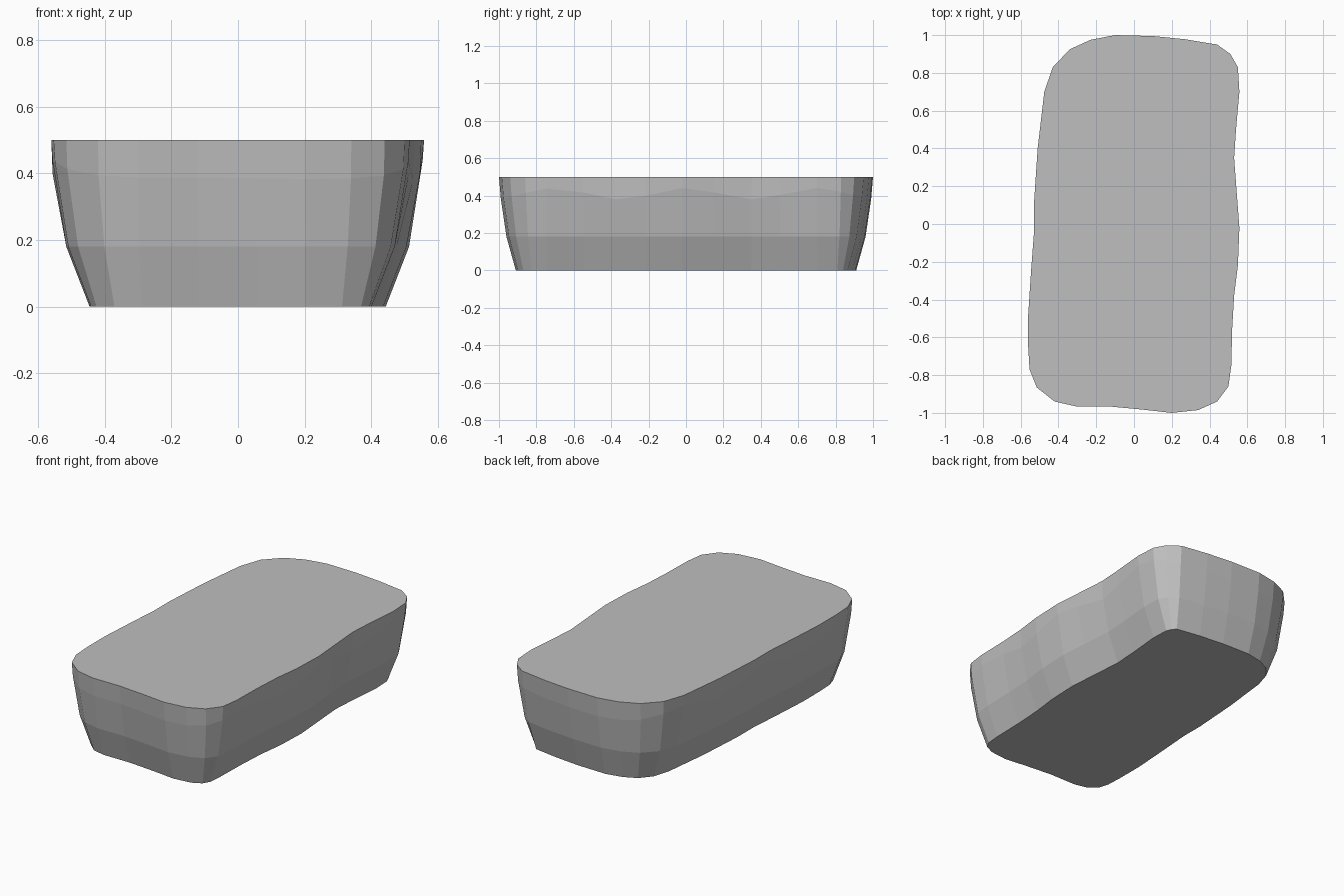
import bpy
import bmesh
from math import cos, pi
from mathutils import Vector

default_cube = bpy.data.objects.get("Cube")
if default_cube:
    bpy.data.objects.remove(default_cube, do_unlink=True)

# Rim outline, counter-clockwise from the back edge
RIM = [Vector(p) for p in (
    (-.1, 1), (-.23, .975), (-.34, .925), (-.43, .83), (-.475, .7),
    (-.51, .4), (-.53, .1), (-.53, -.05), (-.545, -.25), (-.56, -.48),
    (-.56, -.65), (-.553, -.77), (-.515, -.865), (-.42, -.94), (-.3, -.967),
    (-.12, -.967), (.05, -.983), (.2, -1), (.34, -.985), (.44, -.94),
    (.5, -.86), (.515, -.75), (.52, -.55), (.53, -.38), (.55, -.22),
    (.558, -.02), (.545, .15), (.53, .35), (.54, .5), (.558, .7),
    (.55, .83), (.51, .9), (.44, .95), (.27, .978), (.1, .995))]


def outward(index):
    """Direction pointing out of the outline at one of its points."""
    following = RIM[(index + 1) % len(RIM)]
    tangent = (following - RIM[index - 1]).normalized()
    return Vector((tangent.y, -tangent.x))


def add_ring(bm, inset_x, inset_y, height):
    """Outline moved inward and lifted; height is a function of the point."""
    ring = []
    for index, point in enumerate(RIM):
        normal = outward(index)
        x = point.x - normal.x * inset_x
        y = point.y - normal.y * inset_y
        ring.append(bm.verts.new((x, y, height(point))))
    return ring


def wavy_shoulder(point):
    """The upper crease rises wherever the side bulges."""
    return 0.41 + 0.03 * cos(2 * pi * point.y / 0.7)


# Stone slab: tapered wall lofted through four rings, flat top and base
bm = bmesh.new()
rings = [
    add_ring(bm, 0.115, 0.09, lambda point: 0),
    add_ring(bm, 0.045, 0.04, lambda point: 0.18),
    add_ring(bm, 0.004, 0.01, wavy_shoulder),
    add_ring(bm, 0, 0, lambda point: 0.5),
]
for lower, upper in zip(rings, rings[1:]):
    for index in range(len(RIM)):
        bm.faces.new((lower[index - 1], lower[index],
                      upper[index], upper[index - 1]))
bm.faces.new(rings[-1])
bm.faces.new(reversed(rings[0]))
bmesh.ops.recalc_face_normals(bm, faces=bm.faces)

mesh = bpy.data.meshes.new("stone_slab")
bm.to_mesh(mesh)
bm.free()
slab = bpy.data.objects.new("stone_slab", mesh)
bpy.context.collection.objects.link(slab)

# Plain grey stone
grey = (0.52, 0.52, 0.52, 1)
stone = bpy.data.materials.new("grey_stone")
stone.use_nodes = True
stone.diffuse_color = grey
stone.node_tree.nodes["Principled BSDF"].inputs["Base Color"].default_value = grey
mesh.materials.append(stone)
